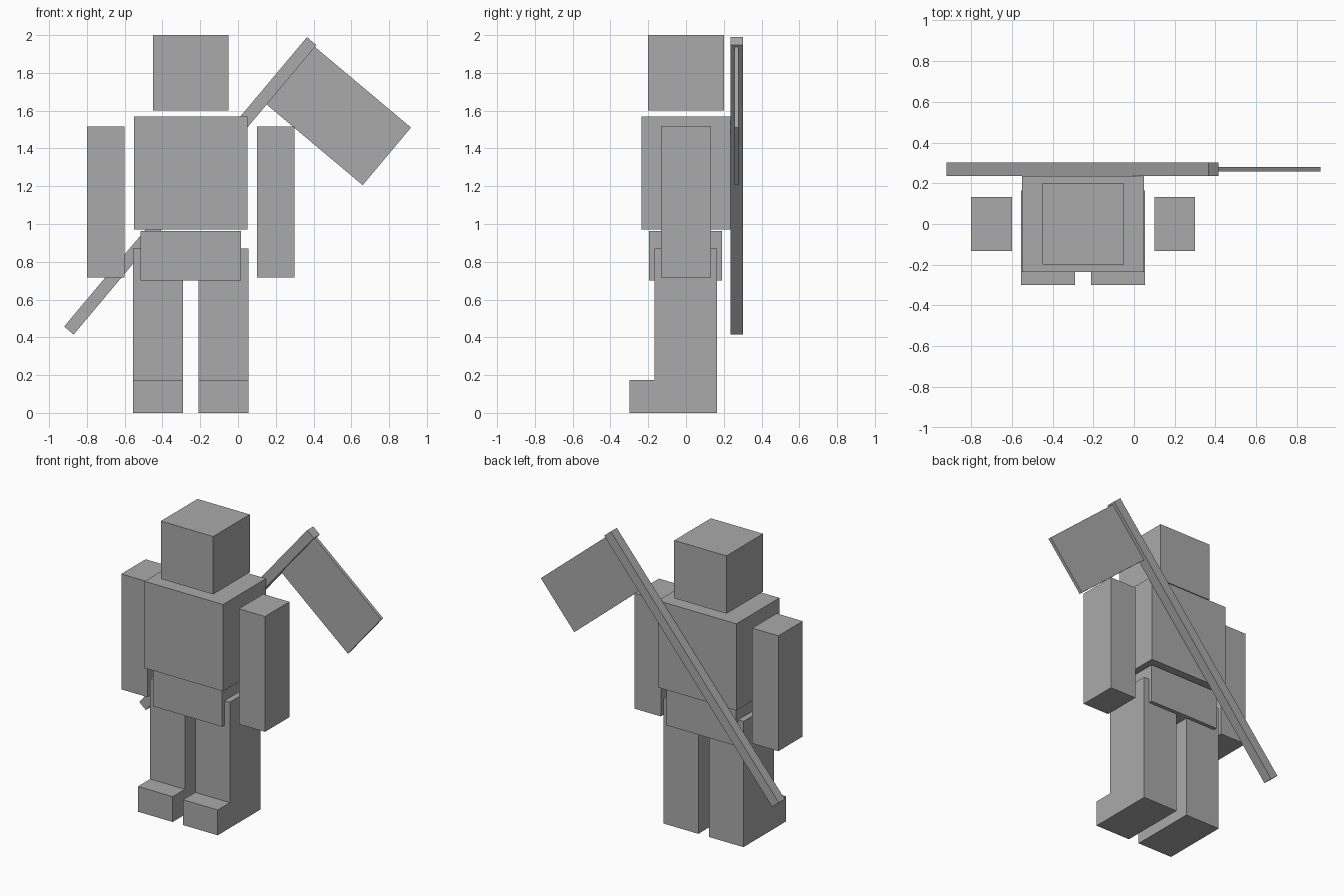
import bpy, math
from mathutils import Matrix, Vector

if "Cube" in bpy.data.objects:
    bpy.data.objects.remove(bpy.data.objects["Cube"])

grey = bpy.data.materials.new("plain_grey")
grey.diffuse_color = (0.4, 0.4, 0.4, 1)
grey.use_nodes = True
grey.node_tree.nodes["Principled BSDF"].inputs["Base Color"].default_value = grey.diffuse_color


def box(name, lo, hi, tilt=0.0):
    """Box between two corners, then tilted about its centre in the front plane."""
    lo, hi = Vector(lo), Vector(hi)
    bpy.ops.mesh.primitive_cube_add(size=1)
    ob = bpy.context.object
    ob.name = name
    ob.data.transform(Matrix.Diagonal((*(hi - lo), 1)))
    ob.location = (lo + hi) / 2
    ob.rotation_euler.y = tilt
    ob.data.materials.append(grey)
    return ob


def centred(name, centre, size, tilt):
    c, s = Vector(centre), Vector(size) / 2
    return box(name, c - s, c + s, tilt)


def leg(name, x0, x1):
    """L-shaped side profile extruded across the width, foot pointing forward."""
    side = [(0.165, 0), (0.165, 0.87), (-0.167, 0.87),
            (-0.167, 0.175), (-0.30, 0.175), (-0.30, 0)]
    n = len(side)
    verts = [(x, y, z) for x in (x0, x1) for y, z in side]
    faces = [tuple(range(n))[::-1], tuple(range(n, 2 * n))]
    faces += [(i, (i + 1) % n, n + (i + 1) % n, n + i) for i in range(n)]
    me = bpy.data.meshes.new(name)
    me.from_pydata(verts, [], faces)
    me.materials.append(grey)
    import bmesh
    bm = bmesh.new()
    bm.from_mesh(me)
    bmesh.ops.recalc_face_normals(bm, faces=bm.faces)
    bm.to_mesh(me)
    bm.free()
    bpy.context.collection.objects.link(bpy.data.objects.new(name, me))


# Body
MID = -0.25
box("head", (MID - 0.2, -0.2, 1.6), (MID + 0.2, 0.2, 2.0))
box("torso", (MID - 0.3, -0.235, 0.97), (MID + 0.3, 0.235, 1.57))
box("hips", (MID - 0.265, -0.195, 0.70), (MID + 0.265, 0.19, 0.963))

# Limbs on both sides
for side, s in (("right", -1), ("left", 1)):
    xs = sorted((MID + s * 0.35, MID + s * 0.55))
    box(side + "_arm", (xs[0], -0.133, 0.717), (xs[1], 0.133, 1.515))
    xs = sorted((MID + s * 0.04, MID + s * 0.305))
    leg(side + "_leg", *xs)

# Flag slung diagonally across the back
TILT = math.radians(40)
centred("flag_pole", (-0.2525, 0.268, 1.202), (0.066, 0.066, 2.0), TILT)
centred("flag_cloth", (0.5325, 0.268, 1.5725), (0.667, 0.022, 0.398), TILT)
